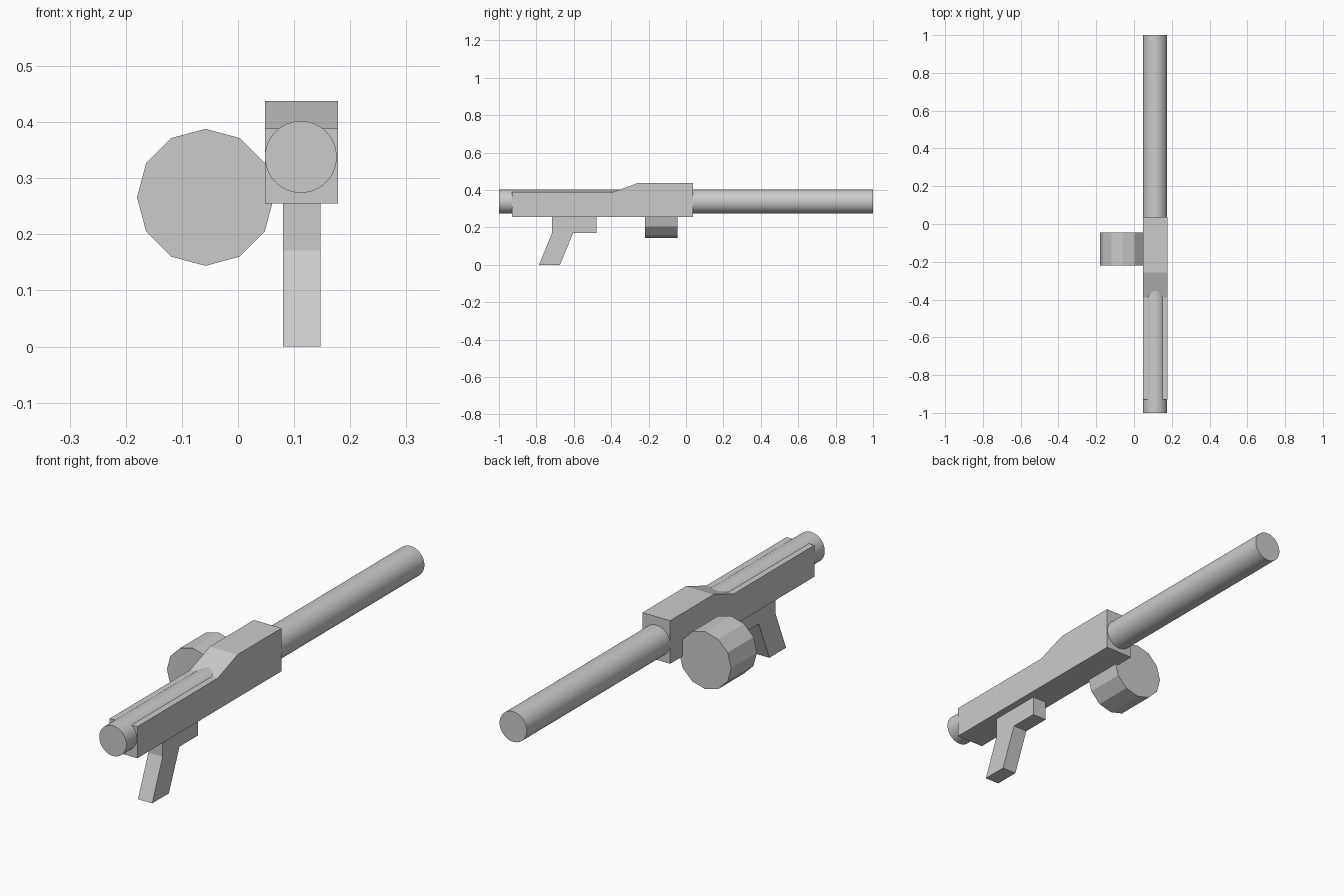
import bpy, bmesh, math
from mathutils import Matrix

if "Cube" in bpy.data.objects:
    bpy.data.objects.remove(bpy.data.objects["Cube"])


def finish(bm, name):
    bmesh.ops.recalc_face_normals(bm, faces=bm.faces)
    mesh = bpy.data.meshes.new(name)
    bm.to_mesh(mesh)
    bm.free()
    obj = bpy.data.objects.new(name, mesh)
    bpy.context.collection.objects.link(obj)
    return obj


def extruded_profile(name, profile, x0, x1):
    """Extrude a (y, z) outline along x."""
    bm = bmesh.new()
    face = bm.faces.new([bm.verts.new((x0, y, z)) for y, z in profile])
    side = bmesh.ops.extrude_face_region(bm, geom=[face])
    verts = [v for v in side["geom"] if isinstance(v, bmesh.types.BMVert)]
    bmesh.ops.translate(bm, verts=verts, vec=(x1 - x0, 0, 0))
    return finish(bm, name)


def y_cylinder(name, x, z, y0, y1, radius, sides):
    """Capped cylinder running along y."""
    bm = bmesh.new()
    place = Matrix.Translation((x, (y0 + y1) / 2, z)) @ Matrix.Rotation(math.pi / 2, 4, "X")
    bmesh.ops.create_cone(bm, cap_ends=True, segments=sides, radius1=radius,
                          radius2=radius, depth=y1 - y0, matrix=place)
    return finish(bm, name)


# Receiver body with raised front section
extruded_profile("body", [(-0.93, 0.255), (0.038, 0.255), (0.038, 0.438),
                          (-0.257, 0.438), (-0.39, 0.389), (-0.93, 0.389)],
                 0.048, 0.178)

# Slanted grip with forward block
extruded_profile("grip", [(-0.716, 0.255), (-0.716, 0.171), (-0.786, 0.0),
                          (-0.674, 0.0), (-0.603, 0.171), (-0.478, 0.171),
                          (-0.478, 0.255)], 0.08, 0.147)

# Long round barrel through the whole body
barrel = y_cylinder("barrel", 0.112, 0.338, -1, 1, 0.064, 48)
bpy.context.view_layer.objects.active = barrel
barrel.select_set(True)
bpy.ops.object.shade_smooth_by_angle(angle=math.radians(30))

# Twelve-sided side drum
y_cylinder("side_drum", -0.058, 0.266, -0.22, -0.046, 0.122, 12)
